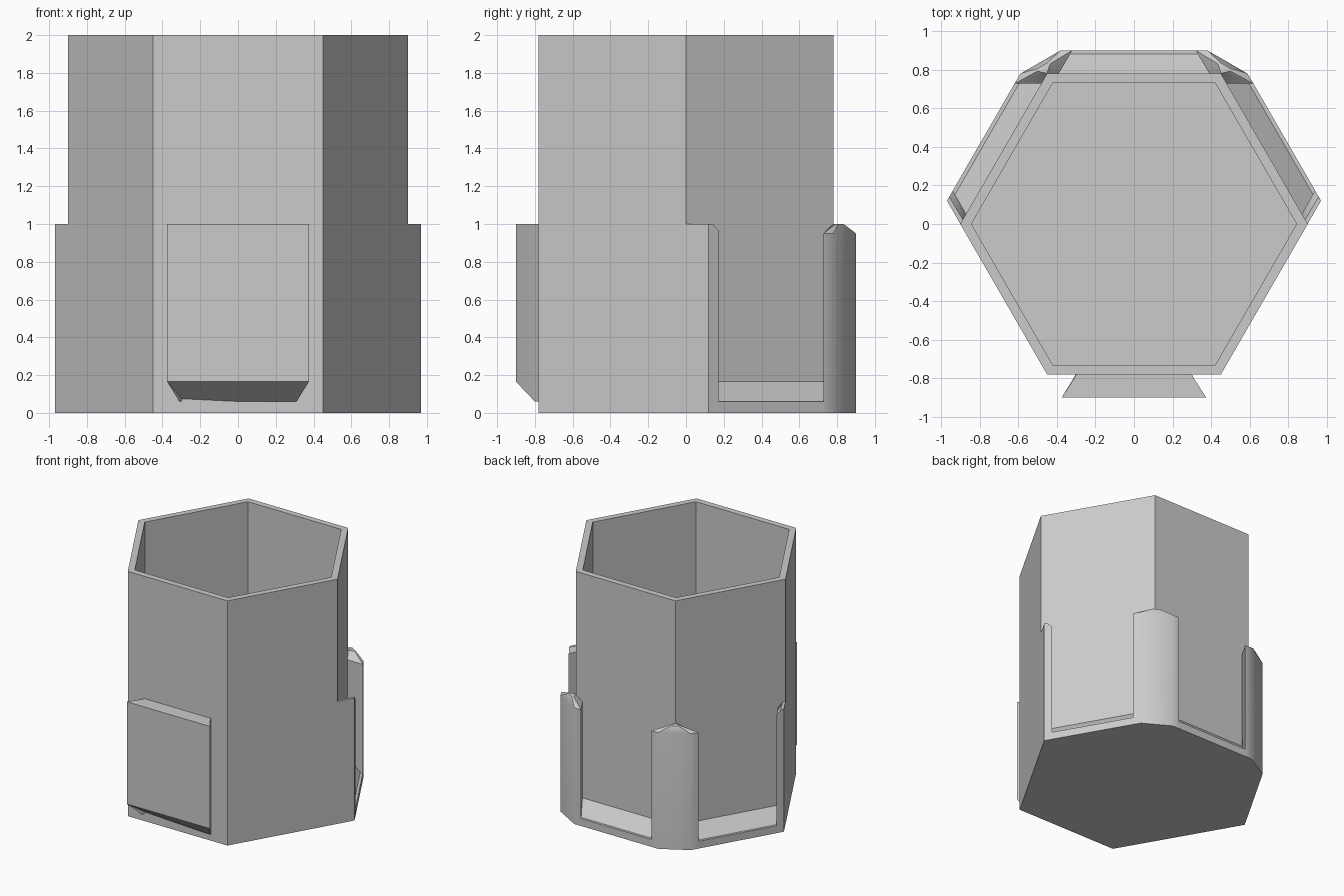
import bpy, bmesh, math
from mathutils import Matrix, Vector

if "Cube" in bpy.data.objects:
    bpy.data.objects.remove(bpy.data.objects["Cube"])

APOTHEM = 0.78      # flat side of the cup
RIM = 0.9           # outer face of the connectors
WALL = 0.05
MID = 1.0           # top of the connectors

grey = bpy.data.materials.new("plain_grey")
grey.use_nodes = True
colour = (0.6, 0.6, 0.6, 1)
grey.diffuse_color = colour
grey.node_tree.nodes["Principled BSDF"].inputs["Base Color"].default_value = colour


def loft(name, rings, turn=0, mirror=False):
    """Skin a chain of equal rings, cap both ends, then mirror and turn about z."""
    bm = bmesh.new()
    loops = [[bm.verts.new(p) for p in ring] for ring in rings]
    for a, b in zip(loops, loops[1:]):
        for i in range(len(a)):
            j = (i + 1) % len(a)
            bm.faces.new((a[i], a[j], b[j], b[i]))
    bm.faces.new(loops[0])
    bm.faces.new(loops[-1])
    if mirror:
        bm.transform(Matrix.Scale(-1, 4, Vector((1, 0, 0))))
    bm.transform(Matrix.Rotation(math.radians(turn), 4, "Z"))
    bmesh.ops.recalc_face_normals(bm, faces=bm.faces)
    mesh = bpy.data.meshes.new(name)
    bm.to_mesh(mesh)
    bm.free()
    mesh.materials.append(grey)
    obj = bpy.data.objects.new(name, mesh)
    bpy.context.collection.objects.link(obj)
    bpy.ops.object.select_all(action="DESELECT")
    obj.select_set(True)
    bpy.context.view_layer.objects.active = obj
    bpy.ops.object.shade_smooth_by_angle(angle=math.radians(35))
    return obj


def hexagon(apothem, z):
    r = apothem / math.cos(math.pi / 6)
    return [(r * math.cos(k * math.pi / 3), r * math.sin(k * math.pi / 3), z) for k in range(6)]


def level(points, z):
    return [(x, y, z) for x, y in points]


# Hollow six-sided cup
loft("cup_body", [hexagon(APOTHEM, 0), hexagon(APOTHEM, 2),
                  hexagon(APOTHEM - WALL, 2), hexagon(APOTHEM - WALL, WALL)])

# Dovetail tongue on the front, undercut at its foot
half = [(0.29, -0.76, 0.06), (0.31, -0.8, 0.06), (0.375, -RIM, 0.165)]
foot = half + [(-x, y, z) for x, y, z in reversed(half)]
loft("dovetail_tongue", [foot, [(x, y, MID) for x, y, z in foot]])

# Sloped sill at the bottom of each of the three sockets
sill = [(0.76, 0), (RIM, 0), (RIM, 0.06), (0.88, 0.06), (APOTHEM, 0.165), (0.76, 0.165)]
for label, turn in (("back", 0), ("right", 60), ("left", -60)):
    ends = [[(s * (0.32 + (RIM - y) * 0.583), y, z) for y, z in sill] for s in (-1, 1)]
    loft("socket_sill_" + label, ends, turn)

# Posts between the sockets, with blunt corners and bevelled caps
post = [(0.43, 0.75), (0.39, 0.78), (0.32, RIM), (0.38, RIM),
        (0.588, 0.78), (0.62, 0.727), (0.483, 0.728)]
cap = [(0.43, 0.75), (0.45, 0.785), (0.435, 0.83), (0.45, 0.835),
       (0.498, 0.807), (0.501, 0.792), (0.455, 0.782)]
# Slim end posts that carry on the plane of the front sides
tip = [(0.88, 0), (0.9, 0), (0.969, 0.12), (0.939, 0.173), (0.87, 0.052)]
tip_cap = [(0.88, 0), (0.9, 0), (0.969, 0.12), (0.957, 0.141), (0.892, 0.03)]
for side, flip in (("left", False), ("right", True)):
    loft("corner_post_" + side, [level(post, 0), level(post, 0.95), level(cap, MID)], mirror=flip)
    loft("end_post_" + side, [level(tip, 0), level(tip, 0.965), level(tip_cap, MID)], mirror=flip)
